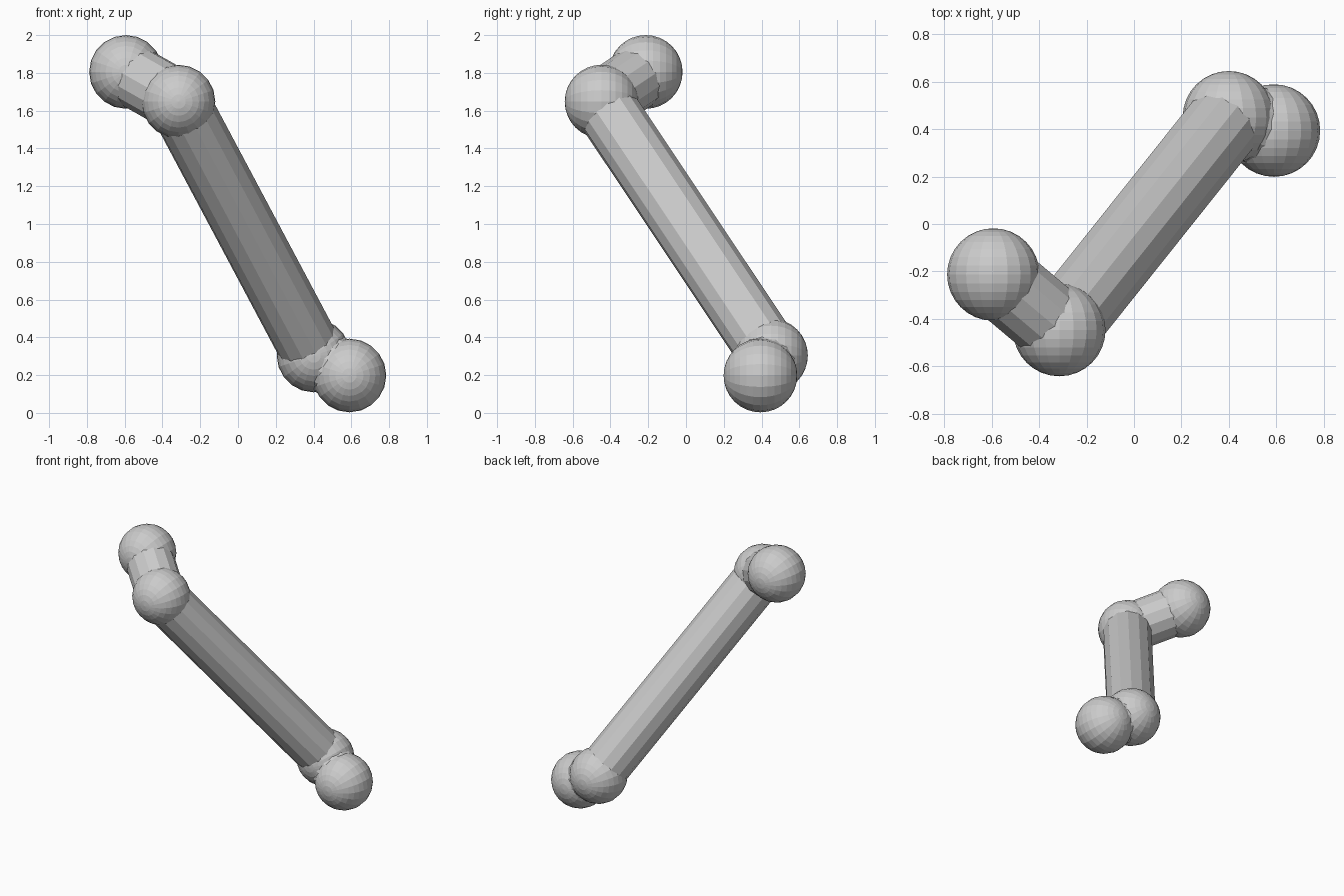
import bpy
from math import pi
from mathutils import Vector

if "Cube" in bpy.data.objects:
    bpy.data.objects.remove(bpy.data.objects["Cube"])

BALL_R, ROD_R = 0.195, 0.165


def ball(name, center):
    # low-poly ball with its poles facing front and back
    bpy.ops.mesh.primitive_uv_sphere_add(
        segments=20, ring_count=16, radius=BALL_R,
        location=center, rotation=(pi / 2, 0, 0))
    bpy.context.object.name = name


def rod(name, a, b):
    # faceted rod running between two ball centres
    a, b = Vector(a), Vector(b)
    d = b - a
    bpy.ops.mesh.primitive_cylinder_add(
        vertices=14, radius=ROD_R, depth=d.length, location=(a + b) / 2)
    ob = bpy.context.object
    ob.name = name
    ob.rotation_euler = d.to_track_quat('Z', 'Y').to_euler()


# Ball centres, from the top end to the bottom end
joints = [
    ("upper_end_ball", (-0.593, -0.213, 1.805)),
    ("upper_joint_ball", (-0.315, -0.447, 1.648)),
    ("lower_joint_ball", (0.40, 0.45, 0.304)),
    ("lower_end_ball", (0.59, 0.394, 0.198)),
]
for name, center in joints:
    ball(name, center)

# Rods linking neighbouring balls
for name, (_, a), (_, b) in zip(("upper_rod", "long_rod", "lower_rod"), joints, joints[1:]):
    rod(name, a, b)
